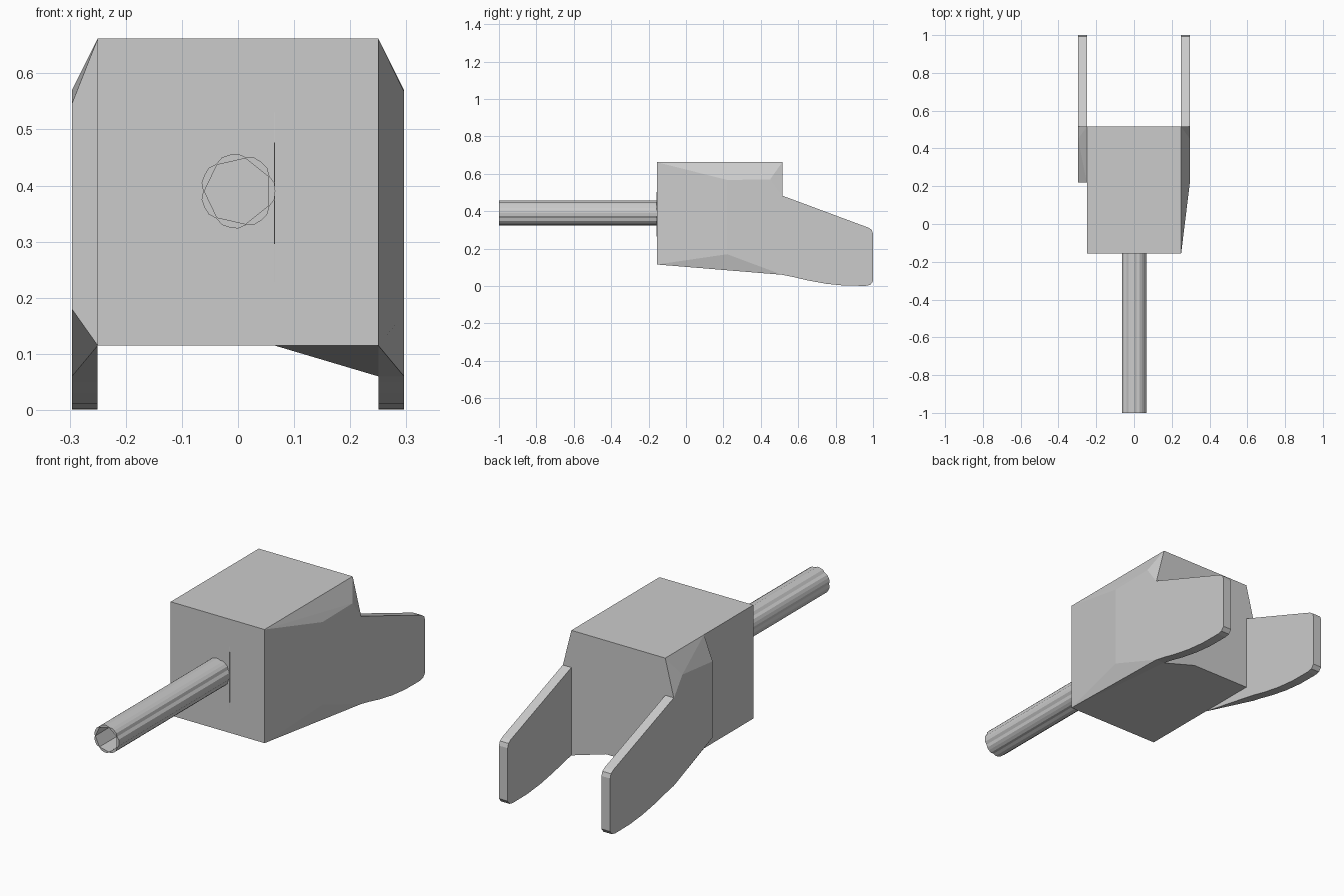
import bpy, bmesh
from math import sin, cos, pi

if "Cube" in bpy.data.objects:
    bpy.data.objects.remove(bpy.data.objects["Cube"])


def finish(name, bm):
    bmesh.ops.recalc_face_normals(bm, faces=bm.faces[:])
    me = bpy.data.meshes.new(name)
    bm.to_mesh(me)
    bm.free()
    ob = bpy.data.objects.new(name, me)
    bpy.context.collection.objects.link(ob)
    return ob


def hull(name, pts):
    bm = bmesh.new()
    for p in pts:
        bm.verts.new(p)
    bmesh.ops.convex_hull(bm, input=bm.verts[:])
    bmesh.ops.dissolve_limit(bm, angle_limit=0.01, verts=bm.verts[:], edges=bm.edges[:])
    return finish(name, bm)


def plate(name, profile, x0, x1):
    # extrude a (y, z) profile along x
    bm = bmesh.new()
    f = bm.faces.new([bm.verts.new((x0, y, z)) for y, z in profile])
    ext = bmesh.ops.extrude_face_region(bm, geom=[f])
    vs = [v for v in ext['geom'] if isinstance(v, bmesh.types.BMVert)]
    bmesh.ops.translate(bm, verts=vs, vec=(x1 - x0, 0, 0))
    return finish(name, bm)


W, O = 0.25, 0.296          # body half width, outer side half width
F, B = -0.155, 0.515        # body front and back
TOP, BOT = 0.662, 0.115

# main block
hull("body_block", [(x, y, z) for x in (-W, W) for y in (F, B) for z in (BOT, TOP)])

# sloping wedge under the right half of the block
hull("bottom_wedge", [(W, F, BOT), (0.065, B, BOT), (W, B, BOT), (W, B, 0.06)])

# right side flares gradually, left side starts with a step
shared = [(B, TOP, W), (B, 0.06, W), (0.45, 0.57, O), (B, 0.48, O), (B, 0.06, O)]
right = shared + [(F, TOP, W), (F, BOT, W), (0.22, 0.567, O), (0.22, 0.17, O)]
left = shared + [(0.22, TOP, W), (0.22, BOT, W), (0.22, 0.546, O), (0.22, 0.18, O)]
hull("right_flare", [(x, y, z) for y, z, x in right])
hull("left_step", [(-x, y, z) for y, z, x in left])

# fork plates extending behind the block
fork = [(B, 0.483), (0.975, 0.312), (0.993, 0.30), (1, 0.28), (1, 0.025),
        (0.985, 0.006), (0.96, 0.001), (0.85, 0.002), (0.75, 0.012),
        (0.65, 0.03), (0.57, 0.049), (B, 0.06)]
for name, s in (("right_fork", 1), ("left_fork", -1)):
    plate(name, fork, s * W, s * O)

# hollow ridged shaft: lobed outside, seven-sided bore, open at the front
bm = bmesh.new()
N, CZ = 28, 0.39


def ring(y, outer):
    vs = []
    for i in range(N):
        a = 2 * pi * i / N + pi
        if outer:
            r = 0.0665 if i % 4 else 0.062
        else:
            k = (i % 4) / 4 * 2 * pi / 7 - pi / 7
            r = 0.060 * cos(pi / 7) / cos(k)
        vs.append(bm.verts.new((r * cos(a), y, CZ + r * sin(a))))
    return vs


loops = [ring(F, True), ring(-1, True), ring(-1, False), ring(F, False)]
for a, b in zip(loops, loops[1:]):
    for i in range(N):
        j = (i + 1) % N
        bm.faces.new((a[i], a[j], b[j], b[i]))
finish("shaft", bm)

# fine seam on the front face beside the shaft
plate("front_seam", [(F, 0.228), (F - 0.004, 0.33), (F - 0.004, 0.45), (F, 0.53)], 0.064, 0.0655)
